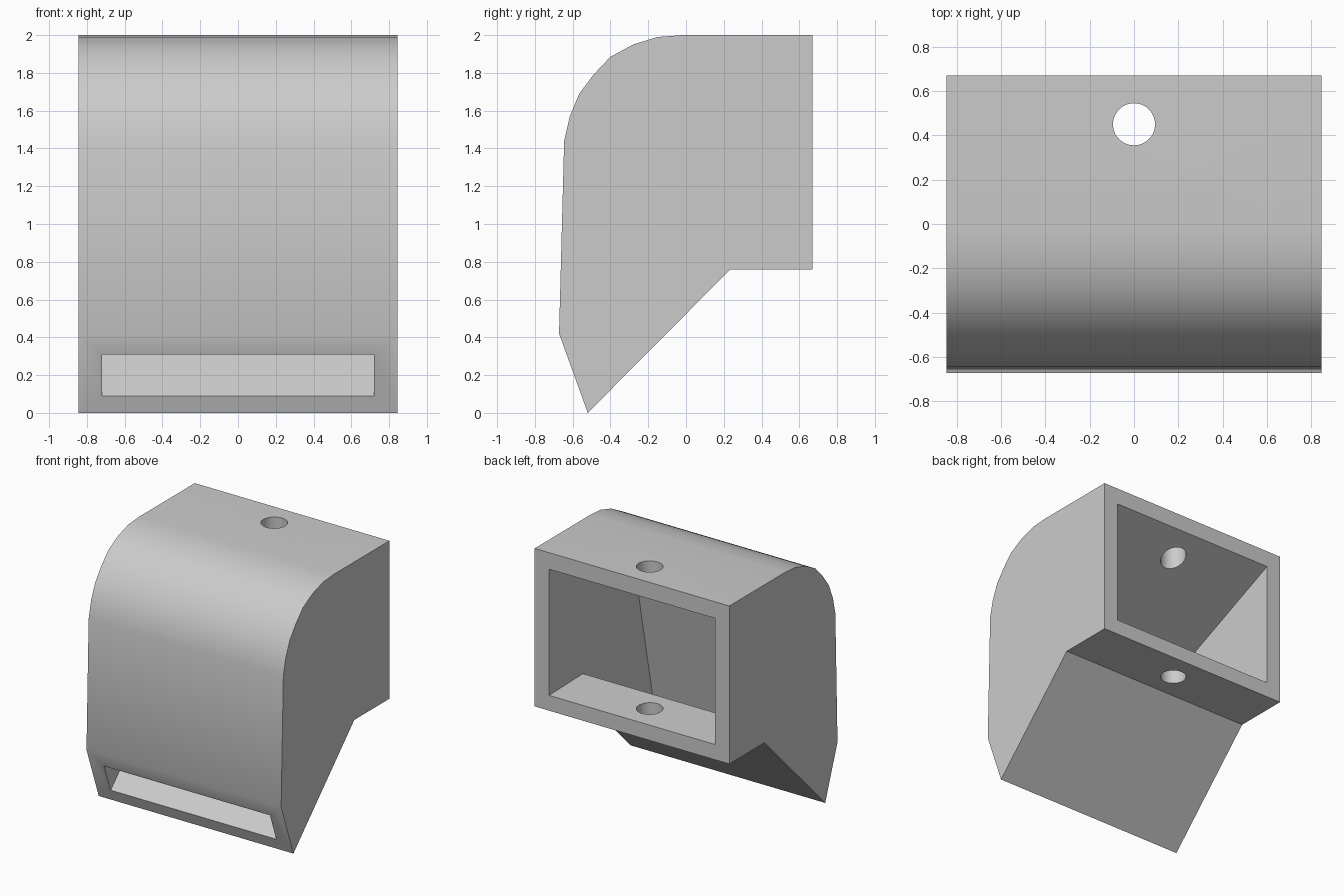
import bpy, bmesh, math

cube = bpy.data.objects.get("Cube")
if cube:
    bpy.data.objects.remove(cube, do_unlink=True)

HALF_WIDTH = 0.845
INNER_HALF = 0.72

# One plain grey for the whole part
grey = bpy.data.materials.new("plain grey")
grey.use_nodes = True
grey.diffuse_color = (0.6, 0.6, 0.6, 1)
grey.node_tree.nodes["Principled BSDF"].inputs["Base Color"].default_value = (0.6, 0.6, 0.6, 1)


def prism(name, profile, half):
    """Extrude a (y, z) profile from -half to +half along x."""
    bm = bmesh.new()
    face = bm.faces.new([bm.verts.new((-half, y, z)) for y, z in profile])
    moved = bmesh.ops.extrude_face_region(bm, geom=[face])["geom"]
    verts = [v for v in moved if isinstance(v, bmesh.types.BMVert)]
    bmesh.ops.translate(bm, verts=verts, vec=(2 * half, 0, 0))
    bmesh.ops.recalc_face_normals(bm, faces=bm.faces[:])
    mesh = bpy.data.meshes.new(name)
    bm.to_mesh(mesh)
    bm.free()
    mesh.materials.append(grey)
    obj = bpy.data.objects.new(name, mesh)
    bpy.context.collection.objects.link(obj)
    return obj


def cut(target, cutter):
    """Subtract the cutter from the target and remove it."""
    cutter.hide_render = True
    mod = target.modifiers.new("cut", "BOOLEAN")
    mod.operation = "DIFFERENCE"
    mod.solver = "EXACT"
    mod.object = cutter
    bpy.context.view_layer.objects.active = target
    bpy.ops.object.modifier_apply(modifier=mod.name)
    bpy.data.objects.remove(cutter, do_unlink=True)


# Outer housing: flat top, rounded shoulder, sloping underside
housing = prism("duct_housing", [
    (0.67, 0.76), (0.67, 2), (-0.02, 2), (-0.15, 1.99), (-0.28, 1.95),
    (-0.40, 1.885), (-0.49, 1.79), (-0.565, 1.69), (-0.615, 1.57),
    (-0.645, 1.44), (-0.672, 0.42), (-0.52, 0), (0.235, 0.76)], HALF_WIDTH)

# Air passage from the large rear opening down to the front slot
cut(housing, prism("passage_cutter", [
    (0.8, 0.88), (0.8, 1.87), (0.67, 1.87), (-0.41, 1.395), (-0.63, 0.31),
    (-0.8, 0.31), (-0.8, 0.09), (-0.55, 0.09), (0.25, 0.89), (0.67, 0.88)], INNER_HALF))

# Vertical screw hole through roof and floor
bpy.ops.mesh.primitive_cylinder_add(vertices=48, radius=0.095, depth=2, location=(0, 0.45, 1.5))
cut(housing, bpy.context.object)

# Smooth shoulder, sharp corners
bpy.ops.object.select_all(action="DESELECT")
housing.select_set(True)
bpy.context.view_layer.objects.active = housing
bpy.ops.object.shade_smooth_by_angle(angle=math.radians(30))
